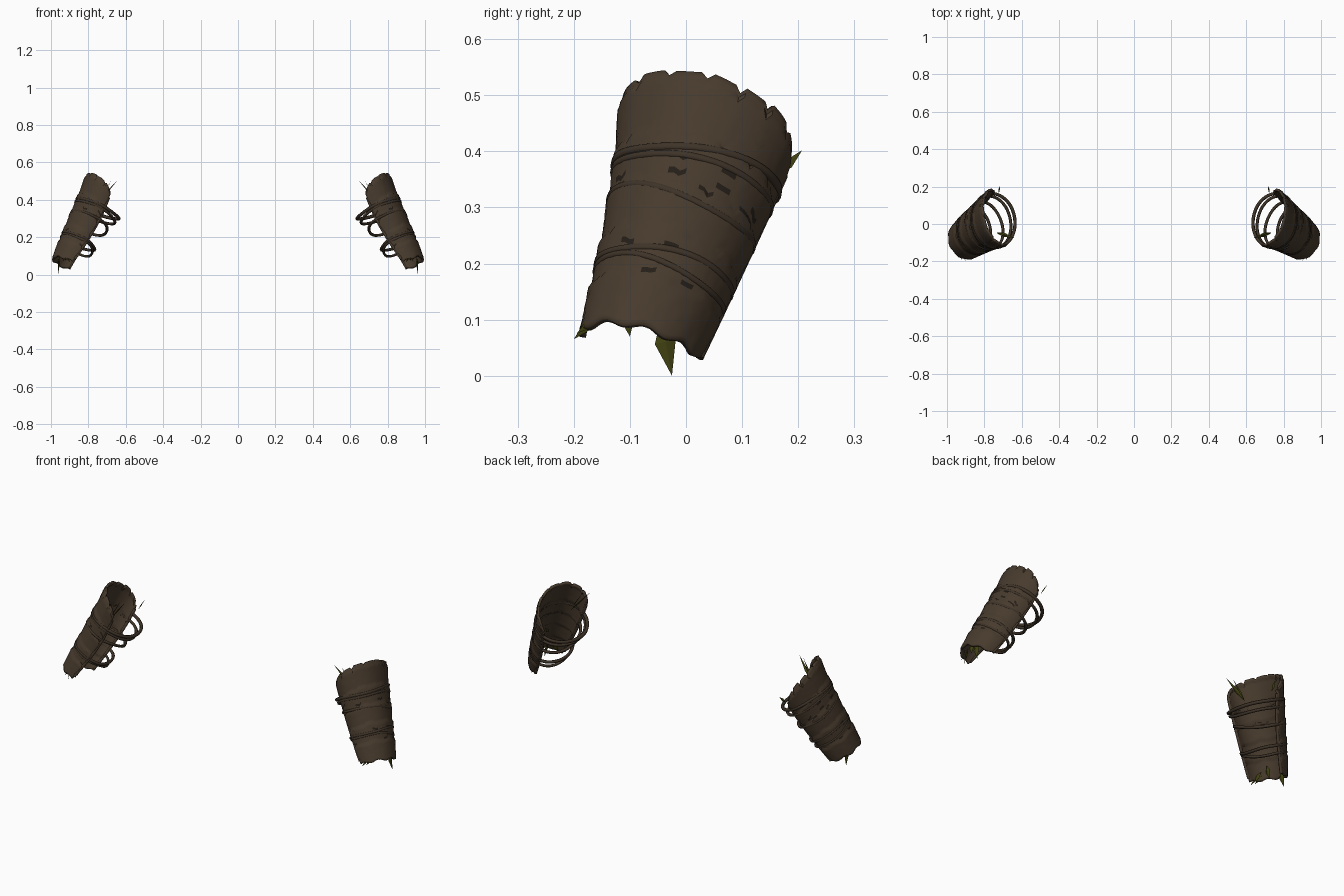
import bpy, bmesh, math, random
from mathutils import Vector

if "Cube" in bpy.data.objects:
    bpy.data.objects.remove(bpy.data.objects["Cube"])


def material(name, rgb):
    m = bpy.data.materials.new(name)
    m.diffuse_color = (*rgb, 1)
    m.use_nodes = True
    m.node_tree.nodes["Principled BSDF"].inputs["Base Color"].default_value = m.diffuse_color
    return m


BARK = material("bark brown", (0.064, 0.043, 0.026))
CREASE = material("dark crease", (0.018, 0.013, 0.009))
STRAP = material("strap brown", (0.048, 0.033, 0.021))
LEAF = material("olive leaf", (0.052, 0.052, 0.006))

# Tilted frame of one guard: axis, outward direction, sideways direction
BOTTOM, TOP = Vector((0.90, -0.085, 0.045)), Vector((0.694, 0.05, 0.475))
AXIS = (TOP - BOTTOM).normalized()
OUT = Vector((0.914, 0, 0.40))
OUT = (OUT - AXIS * OUT.dot(AXIS)).normalized()
SIDE = AXIS.cross(OUT)


def width(t, sign):
    # The front side (negative) has a waist
    waist = 0.012 * math.sin(math.pi * min(max(t, 0), 1)) if sign < 0 else 0
    return 0.106 + 0.060 * t - waist


def depth(t):
    return 0.100 + 0.026 * t


def place(s, t, out, side):
    p = BOTTOM.lerp(TOP, t) + OUT * out + SIDE * side
    return Vector((p.x * s, p.y, p.z))


def finish(name, bm, mats, smooth=True):
    me = bpy.data.meshes.new(name)
    bmesh.ops.recalc_face_normals(bm, faces=bm.faces)
    bm.to_mesh(me)
    bm.free()
    for m in mats:
        me.materials.append(m)
    ob = bpy.data.objects.new(name, me)
    bpy.context.collection.objects.link(ob)
    if smooth:
        bpy.context.view_layer.objects.active = ob
        ob.select_set(True)
        bpy.ops.object.shade_smooth_by_angle(angle=math.radians(35))
        ob.select_set(False)
    return ob


def wrap_angle(t, sign):
    # How far the bark wraps from its outermost line, more at the front edge
    t = min(max(t, 0), 1)
    bulge = math.sin(math.pi * t)
    return math.radians(93 + 6 * t + 12 * bulge if sign < 0 else 90 - 6 * t + 8 * bulge)


def layer_step(t):
    # Overlapping layers of bark leave small ledges
    return 0.005 * ((t * 5.2) % 1.0) - 0.0025


def top_edge(u, jag):
    a = abs(u)
    drop = 0.07 * a + 0.09 * a ** 6 if u < 0 else 0.09 * a + 0.10 * a ** 4
    return 1.025 + jag - drop


def shell(s, label):
    rng = random.Random(4)
    cols, rows = 48, 48
    jag, level = [], 0
    for c in range(cols + 1):
        if c % 6 == 0:
            level = rng.uniform(-0.012, 0.014)
        jag.append(level - (0.022 if c % 6 == 5 else 0))
    bm = bmesh.new()
    grid = []
    for r in range(rows + 1):
        f = r / rows
        row = []
        for c in range(cols + 1):
            u = 2 * c / cols - 1
            lo = 0.010 * math.sin(c * 0.55) + 0.03 * max(u, 0) ** 3
            hi = top_edge(u, jag[c])
            t = lo + (hi - lo) * f
            a = u * wrap_angle(t, u)
            k = layer_step(f) + rng.uniform(-0.0006, 0.0006)
            row.append(bm.verts.new(place(s, t, (depth(t) + k) * math.cos(a),
                                          (width(t, u) + k) * math.sin(a))))
        grid.append(row)
    for r in range(rows):
        for c in range(cols):
            f = bm.faces.new((grid[r][c], grid[r][c + 1], grid[r + 1][c + 1], grid[r + 1][c]))
            # Thin dark gaps scattered beneath the strap rows
            if r in (10, 15, 27, 29, 32) and math.sin((c // 3) * 1.9 + r * 2) > 0.75:
                f.material_index = 1
    # Inner faces use the last two slots, which are plain bark
    ob = finish(label + "_bark_shell", bm, [BARK, CREASE, BARK, BARK])
    mod = ob.modifiers.new("thickness", 'SOLIDIFY')
    mod.thickness = 0.012
    mod.offset = 0
    mod.material_offset = 2


def tube(name, points, radius, mat, cyclic):
    cu = bpy.data.curves.new(name, 'CURVE')
    cu.dimensions = '3D'
    cu.bevel_depth = radius
    cu.bevel_resolution = 1
    cu.use_fill_caps = True
    sp = cu.splines.new('POLY')
    sp.points.add(len(points) - 1)
    for q, p in zip(sp.points, points):
        q.co = (*p, 1)
    sp.use_cyclic_u = cyclic
    sp.use_smooth = True
    cu.materials.append(mat)
    ob = bpy.data.objects.new(name, cu)
    bpy.context.collection.objects.link(ob)


def strap(s, name, t0, reach, tilt, phase, radius):
    # Sinks into the bark outside and hangs free across the open side
    pts = []
    for i in range(48):
        a = math.tau * i / 48
        t = t0 + tilt * math.sin(a + phase) + 0.006 * math.sin(3 * a + phase)
        out = depth(t) + 0.002 if math.cos(a) > 0 else reach
        w = width(t, math.sin(a)) + 0.002
        pts.append(place(s, t, out * math.cos(a), w * math.sin(a)))
    tube(name, pts, radius, STRAP, True)


def rolled_edge(s, name, sign):
    # Thick curled lip down each open edge of the bark
    pts = []
    for i in range(17):
        t = 0.035 + 0.77 * i / 16
        a = sign * wrap_angle(t, sign)
        pts.append(place(s, t, depth(t) * math.cos(a), width(t, sign) * math.sin(a)))
    tube(name, pts, 0.008, BARK, False)


def leaf(s, name, base, tip, w):
    base, tip = Vector(base), Vector(tip)
    d = (tip - base).normalized()
    across = d.cross(OUT).normalized() * w / 2
    fold = d.cross(across).normalized() * w * 0.15
    mid = base.lerp(tip, 0.4)
    bm = bmesh.new()
    v = [bm.verts.new((p.x * s, p.y, p.z))
         for p in (base, mid + across, tip, mid - across, mid + fold, mid - fold)]
    for ridge in (4, 5):
        for i in range(4):
            bm.faces.new((v[i], v[(i + 1) % 4], v[ridge]))
    finish(name, bm, [LEAF], False)


# name, height, reach across the opening, tilt, phase, thickness
STRAPS = [("upper_strap", 0.72, 0.128, 0.035, 0.0, 0.009),
          ("upper_strap_second", 0.67, 0.118, 0.015, 0.8, 0.008),
          ("middle_strap", 0.53, 0.098, 0.025, 3.1, 0.008),
          ("lower_strap", 0.30, 0.083, 0.018, 0.6, 0.008),
          ("lower_strap_second", 0.25, 0.078, 0.022, 2.6, 0.007)]

LEAVES = [("top_leaf", (0.735, -0.045, 0.40), (0.64, -0.075, 0.51), 0.024),
          ("top_leaf_small", (0.735, -0.05, 0.41), (0.675, -0.062, 0.505), 0.014),
          ("back_leaf", (0.725, 0.165, 0.36), (0.715, 0.207, 0.402), 0.018),
          ("hanging_leaf", (0.955, -0.045, 0.10), (0.962, -0.025, 0.0), 0.038),
          ("inner_leaf", (0.925, -0.11, 0.14), (0.935, -0.10, 0.07), 0.035),
          ("front_leaf", (0.92, -0.145, 0.12), (0.90, -0.20, 0.065), 0.026),
          ("front_leaf_small", (0.935, -0.15, 0.11), (0.92, -0.195, 0.075), 0.020)]

for s, label in ((1, "right"), (-1, "left")):
    shell(s, label)
    rolled_edge(s, label + "_front_lip", -1)
    rolled_edge(s, label + "_back_lip", 1)
    for name, t0, reach, tilt, phase, radius in STRAPS:
        strap(s, label + "_" + name, t0, reach, tilt, phase, radius)
    for name, base, tip, w in LEAVES:
        leaf(s, label + "_" + name, base, tip, w)
